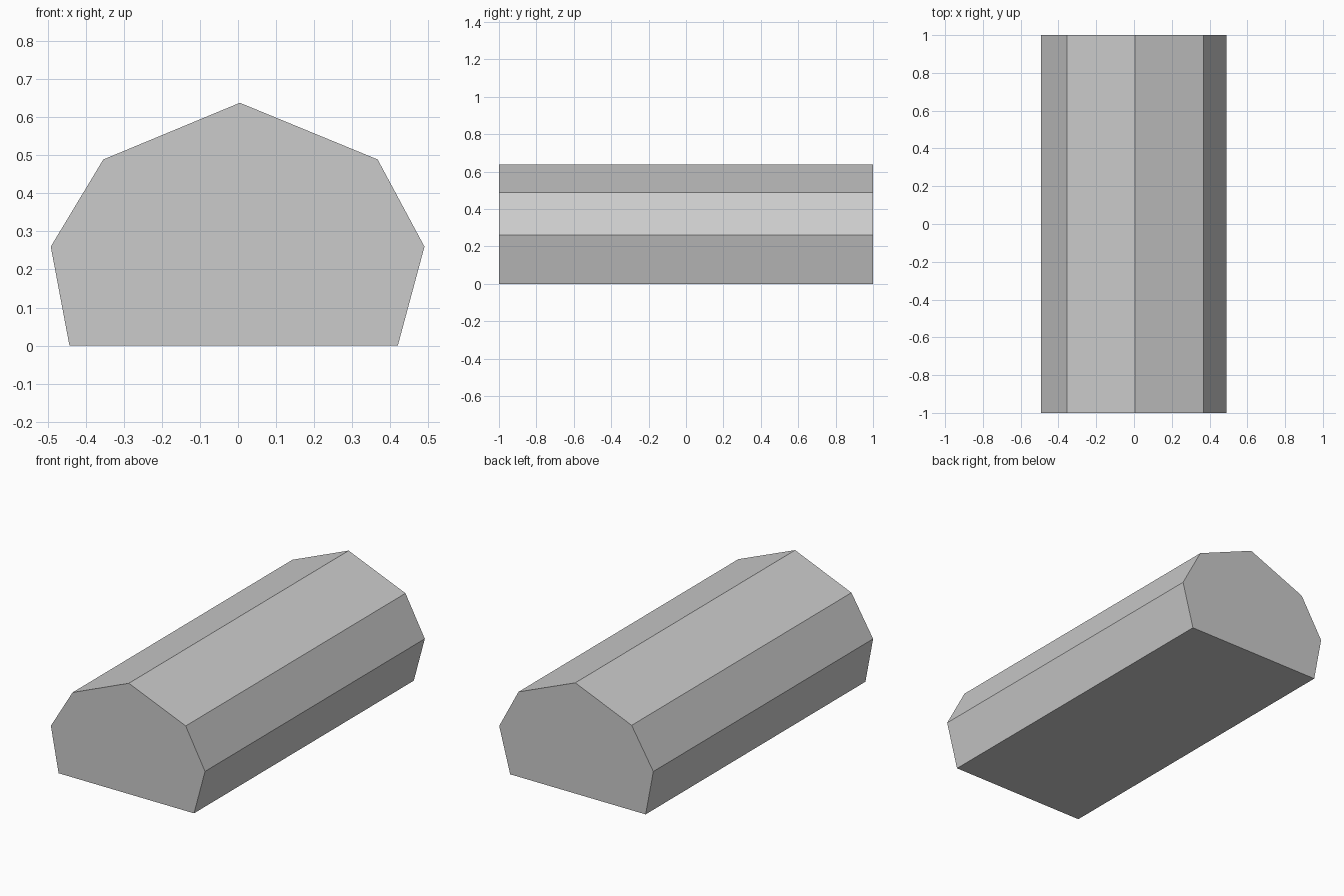
import bpy, bmesh
from mathutils import Vector

if "Cube" in bpy.data.objects:
    bpy.data.objects.remove(bpy.data.objects["Cube"])

# Cross-section (x, z), counter-clockwise seen from the front
PROFILE = [(-0.443, 0), (0.42, 0), (0.49, 0.26), (0.367, 0.489),
           (0.005, 0.638), (-0.354, 0.489), (-0.492, 0.26)]
LENGTH = 2.0


def extrude_profile(name, profile, length):
    bm = bmesh.new()
    front = bm.faces.new([bm.verts.new((x, -length / 2, z)) for x, z in profile])
    # Keep the front cap and sweep a copy to the back
    result = bmesh.ops.extrude_face_region(bm, geom=[front], use_keep_orig=True)
    moved = [g for g in result["geom"] if isinstance(g, bmesh.types.BMVert)]
    bmesh.ops.translate(bm, verts=moved, vec=Vector((0, length, 0)))
    bmesh.ops.recalc_face_normals(bm, faces=bm.faces)
    mesh = bpy.data.meshes.new(name)
    bm.to_mesh(mesh)
    bm.free()
    obj = bpy.data.objects.new(name, mesh)
    bpy.context.collection.objects.link(obj)
    return obj


# Faceted log-shaped body
extrude_profile("faceted_log", PROFILE, LENGTH)
